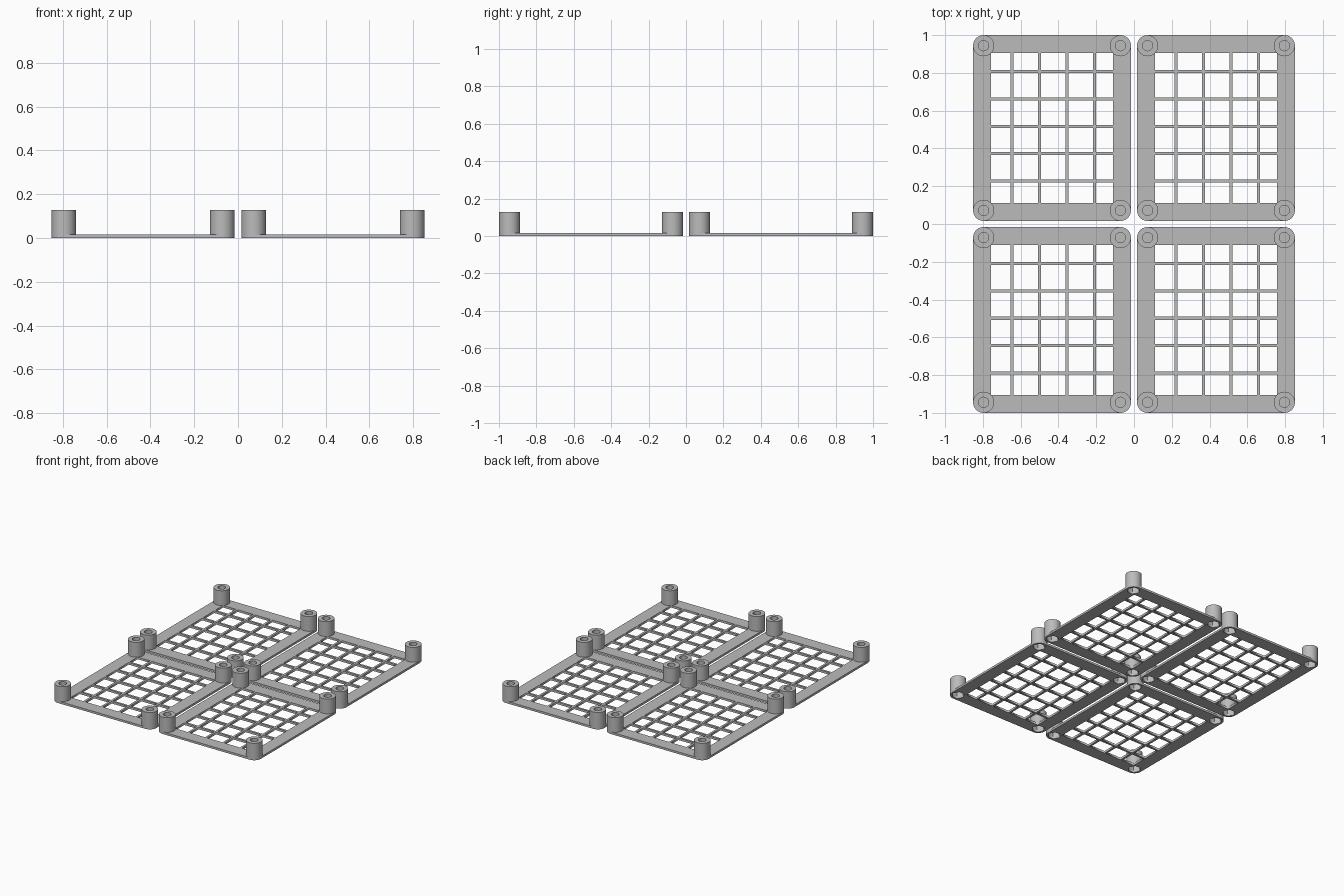
import bpy, bmesh, math

# Remove the default object
old = bpy.data.objects.get("Cube")
if old:
    bpy.data.objects.remove(old, do_unlink=True)

# Material
grey = bpy.data.materials.new("light_grey")
grey.use_nodes = True
COLOUR = (0.5, 0.5, 0.5, 1)
grey.diffuse_color = COLOUR
grey.node_tree.nodes["Principled BSDF"].inputs["Base Color"].default_value = COLOUR

# Tile dimensions
HX, HY = 0.418, 0.492          # half size of a tile
RIM = 0.095                    # width of the border
THICK, HEIGHT = 0.016, 0.127   # plate thickness, post height
POST_R, HOLE_R, NUT_R = 0.056, 0.027, 0.045
BAR, PITCH = 0.016, 0.145
SIDES = 48
PX, PY = HX - POST_R, HY - POST_R
CORNERS = [(sx * PX, sy * PY) for sx in (-1, 1) for sy in (-1, 1)]


def circle(r):
    return [(r * math.cos(a), r * math.sin(a))
            for a in (2 * math.pi * i / SIDES for i in range(SIDES))]


def hexagon(r):
    """Hexagon sampled at the same angles as the circle."""
    pts = []
    for i in range(SIDES):
        a = 2 * math.pi * i / SIDES
        off = a % (math.pi / 3) - math.pi / 6
        d = r * math.cos(math.pi / 6) / math.cos(off)
        pts.append((d * math.cos(a), d * math.sin(a)))
    return pts


def cells(half, first, count):
    """Intervals between the bars along one axis."""
    bars = [first + PITCH * i for i in range(count)]
    starts = [-half] + [b + BAR / 2 for b in bars]
    ends = [b - BAR / 2 for b in bars] + [half]
    return list(zip(starts, ends))


def plate_mesh():
    """Flat bordered grid, filled from outlines with holes."""
    curve = bpy.data.curves.new("plate_outline", "CURVE")
    curve.dimensions = "2D"
    curve.fill_mode = "BOTH"
    curve.extrude = THICK / 2

    def outline(pts):
        s = curve.splines.new("POLY")
        s.points.add(len(pts) - 1)
        for p, (x, y) in zip(s.points, pts):
            p.co = (x, y, 0, 1)
        s.use_cyclic_u = True

    # Border with corners rounded to match the posts
    rim = []
    for k, (sx, sy) in enumerate([(1, 1), (-1, 1), (-1, -1), (1, -1)]):
        for i in range(13):
            a = math.pi / 2 * (k + i / 12)
            rim.append((sx * PX + POST_R * math.cos(a), sy * PY + POST_R * math.sin(a)))
    outline(rim)
    # Grid openings
    for x0, x1 in cells(HX - RIM, -0.211, 4):
        for y0, y1 in cells(HY - RIM, -0.281, 5):
            outline([(x0, y0), (x1, y0), (x1, y1), (x0, y1)])
    # Nut pockets under the posts
    for cx, cy in CORNERS:
        outline([(cx + x, cy + y) for x, y in hexagon(NUT_R)[::SIDES // 6]])

    tmp = bpy.data.objects.new("plate_helper", curve)
    bpy.context.collection.objects.link(tmp)
    bpy.context.view_layer.update()
    deps = bpy.context.evaluated_depsgraph_get()
    mesh = bpy.data.meshes.new_from_object(tmp.evaluated_get(deps))
    bpy.data.objects.remove(tmp, do_unlink=True)
    bm = bmesh.new()
    bm.from_mesh(mesh)
    bmesh.ops.remove_doubles(bm, verts=bm.verts, dist=1e-5)
    bmesh.ops.translate(bm, verts=bm.verts, vec=(0, 0, THICK / 2))
    bmesh.ops.recalc_face_normals(bm, faces=bm.faces)
    bm.to_mesh(mesh)
    bm.free()
    return mesh


def post_mesh():
    """Hollow post: round blind hole on top, hexagonal pocket below."""
    bm = bmesh.new()
    sections = [(circle(HOLE_R), 0.075), (circle(HOLE_R), HEIGHT),
                (circle(POST_R), HEIGHT), (circle(POST_R), THICK),
                (hexagon(NUT_R), THICK), (hexagon(NUT_R), 0.065)]
    rings = [[bm.verts.new((x, y, z)) for x, y in pts] for pts, z in sections]
    for lo, hi in zip(rings, rings[1:]):
        for i in range(SIDES):
            j = (i + 1) % SIDES
            bm.faces.new((lo[i], lo[j], hi[j], hi[i]))
    bm.faces.new(rings[0])
    bm.faces.new(rings[-1])
    bmesh.ops.recalc_face_normals(bm, faces=bm.faces)
    mesh = bpy.data.meshes.new("post")
    bm.to_mesh(mesh)
    bm.free()
    return mesh


def place(name, mesh, x, y):
    ob = bpy.data.objects.new(name, mesh)
    ob.location = (x, y, 0)
    bpy.context.collection.objects.link(ob)
    return ob


plate, post = plate_mesh(), post_mesh()
for m in (plate, post):
    m.materials.clear()
    m.materials.append(grey)

# Four tiles, each with a post on every corner
for row, ty in (("front", -0.508), ("back", 0.508)):
    for side, tx in (("right", -0.434), ("left", 0.434)):
        place(f"{row}_{side}_grid_plate", plate, tx, ty)
        for n, (cx, cy) in enumerate(CORNERS, 1):
            ob = place(f"{row}_{side}_post_{n}", post, tx + cx, ty + cy)

# Smooth the round walls, keep the edges sharp
bpy.ops.object.select_all(action="DESELECT")
ob.select_set(True)
bpy.context.view_layer.objects.active = ob
bpy.ops.object.shade_smooth_by_angle(angle=math.radians(30))
